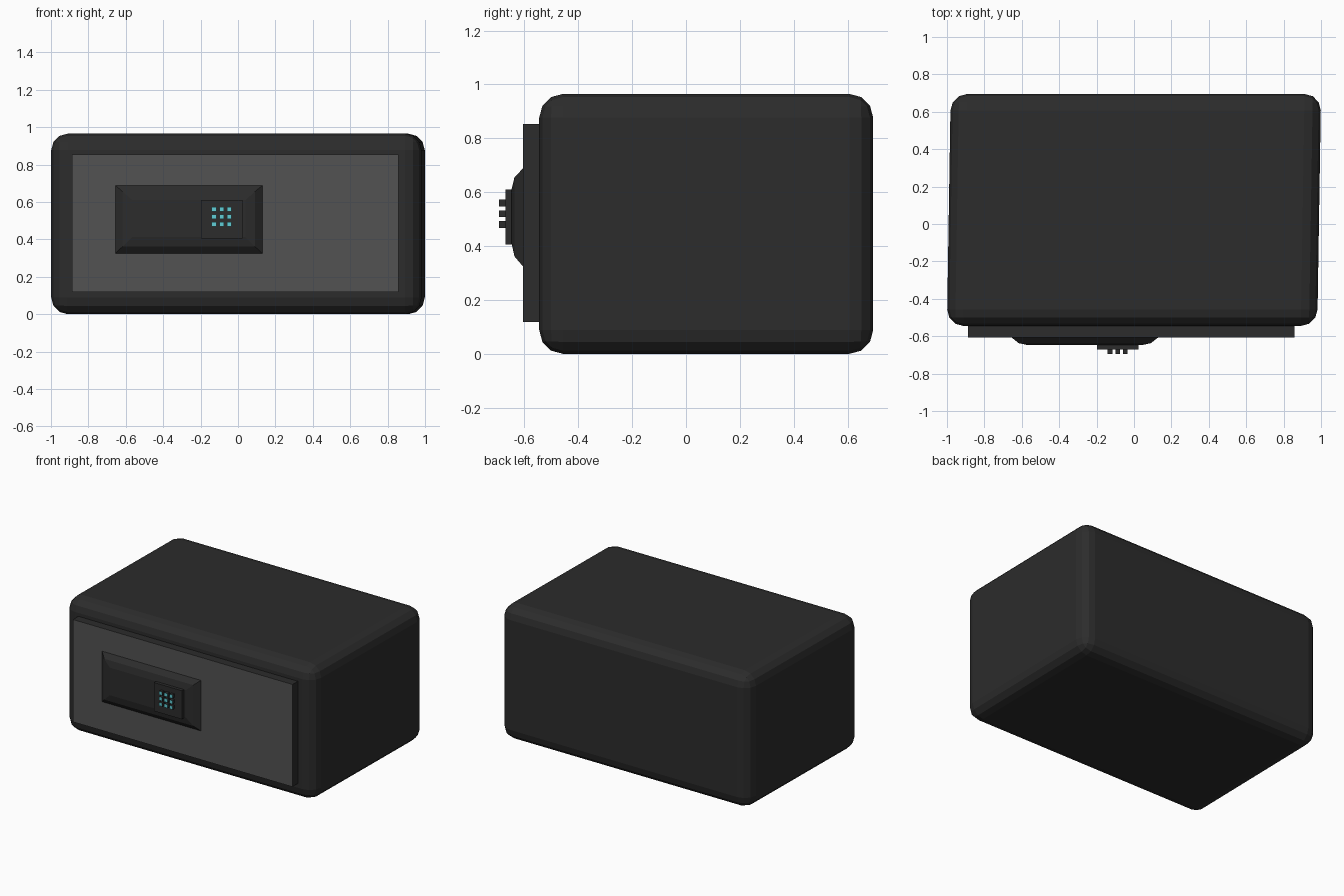
import bpy, bmesh
from mathutils import Matrix, Vector

if "Cube" in bpy.data.objects:
    bpy.data.objects.remove(bpy.data.objects["Cube"])


def material(name, r, g, b):
    m = bpy.data.materials.new(name)
    m.diffuse_color = (r, g, b, 1)
    m.use_nodes = True
    m.node_tree.nodes["Principled BSDF"].inputs["Base Color"].default_value = m.diffuse_color
    return m


DARK = material("dark_metal", 0.025, 0.025, 0.025)
GREY = material("door_grey", 0.085, 0.085, 0.085)
TEAL = material("key_teal", 0.12, 0.62, 0.68)


def finish(name, bm, front=None):
    """Make an object; faces looking forward can get their own material."""
    bmesh.ops.recalc_face_normals(bm, faces=bm.faces)
    me = bpy.data.meshes.new(name)
    me.materials.append(DARK)
    if front:
        me.materials.append(front)
        for f in bm.faces:
            f.material_index = int(f.normal.y < -0.9)
    bm.to_mesh(me)
    bm.free()
    ob = bpy.data.objects.new(name, me)
    bpy.context.collection.objects.link(ob)
    return ob


def box_mesh(x, y, z):
    bm = bmesh.new()
    size = [b - a for a, b in (x, y, z)]
    mid = [(a + b) / 2 for a, b in (x, y, z)]
    mat = Matrix.Translation(Vector(mid)) @ Matrix.Diagonal((*size, 1))
    bmesh.ops.create_cube(bm, size=1, matrix=mat)
    return bm


# Rounded cabinet, slightly skewed from front to back
bm = box_mesh((-0.99, 0.99), (-0.545, 0.695), (0, 0.965))
bmesh.ops.bevel(bm, geom=bm.edges[:], offset=0.088, segments=3,
                profile=0.5, affect='EDGES')
for v in bm.verts:
    v.co.x += 0.016 * (v.co.y - 0.075)
finish("safe_body", bm)

# Door slab with grey face
finish("door", box_mesh((-0.888, 0.857), (-0.606, -0.50), (0.118, 0.853)), GREY)

# Lock housing: stacked rings forming a chamfered pad
rings = [(-0.58, -0.655, 0.13, 0.325, 0.688),
         (-0.606, -0.655, 0.13, 0.325, 0.688),
         (-0.637, -0.617, 0.09, 0.362, 0.655),
         (-0.648, -0.565, 0.04, 0.412, 0.610)]
bm = bmesh.new()
loops = [[bm.verts.new(p) for p in ((a, y, c), (b, y, c), (b, y, d), (a, y, d))]
         for y, a, b, c, d in rings]
for lo, hi in zip(loops, loops[1:]):
    for i in range(4):
        j = (i + 1) % 4
        bm.faces.new((lo[i], lo[j], hi[j], hi[i]))
bm.faces.new(loops[0])
bm.faces.new(loops[-1])
finish("lock_housing", bm)

# Keypad plate
finish("keypad_plate", box_mesh((-0.198, 0.023), (-0.671, -0.63), (0.405, 0.61)))

# Three by three keys
h = 0.0125
for r, z in enumerate((0.56, 0.52, 0.48)):
    for c, x in enumerate((-0.128, -0.087, -0.046)):
        finish(f"key_{r}_{c}", box_mesh((x - h, x + h), (-0.695, -0.66),
                                        (z - h, z + h)), TEAL)
